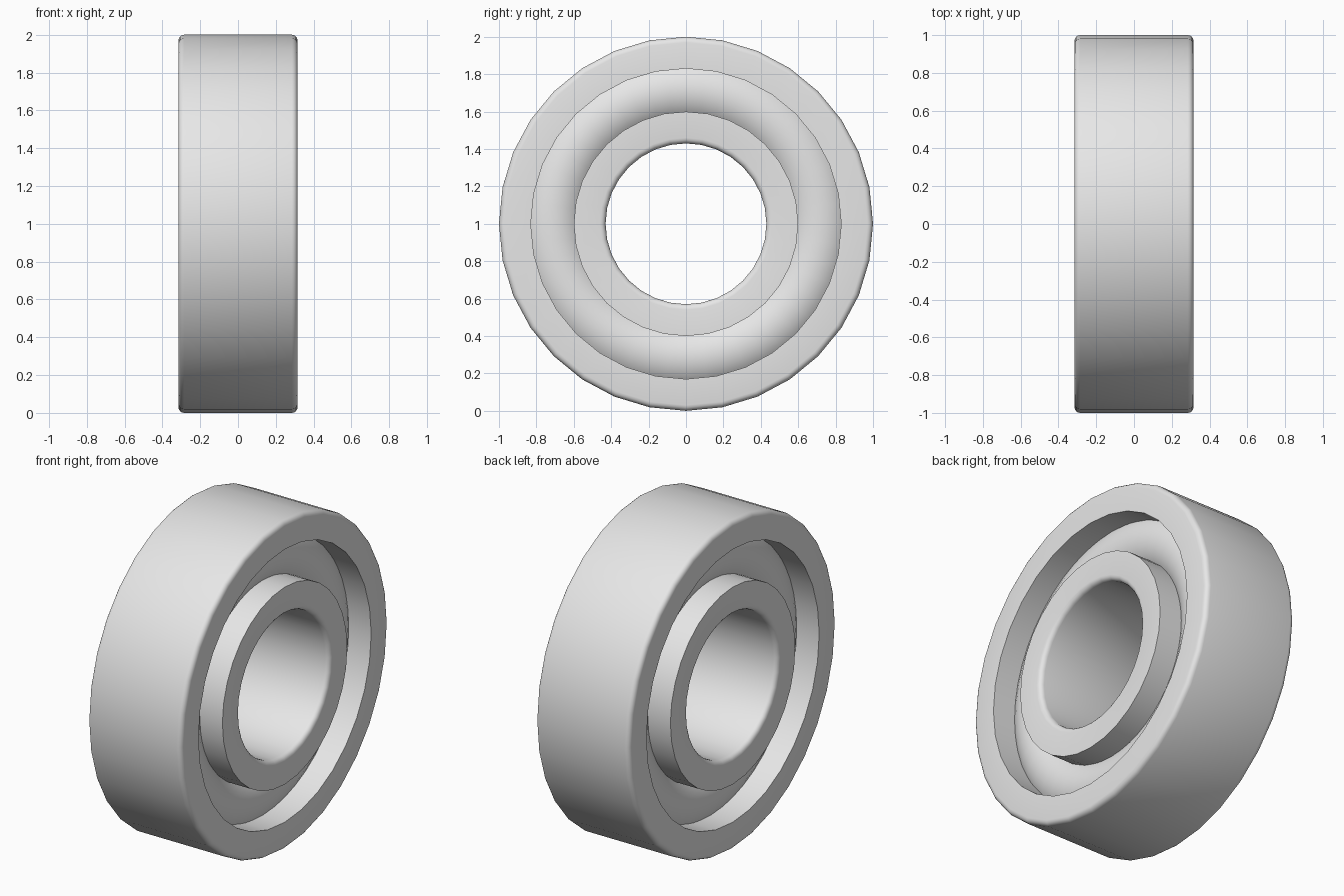
import bpy, bmesh
from math import sin, cos, pi, radians

SEGMENTS = 32
HALF_WIDTH = 0.315
CENTRE_Z = 1.0

cube = bpy.data.objects.get("Cube")
if cube:
    bpy.data.objects.remove(cube, do_unlink=True)

# Single grey metal
metal = bpy.data.materials.new("light_grey_metal")
metal.use_nodes = True
grey = (0.8, 0.8, 0.8, 1)
metal.diffuse_color = grey
metal.node_tree.nodes["Principled BSDF"].inputs["Base Color"].default_value = grey


def smooth(obj):
    bpy.ops.object.select_all(action='DESELECT')
    obj.select_set(True)
    bpy.context.view_layer.objects.active = obj
    bpy.ops.object.shade_smooth_by_angle(angle=radians(30))


def race(name, rounded_radius, sharp_radius, fillet=0.03, steps=4):
    """Revolve a rectangular section; only its edges at rounded_radius are filleted."""
    inward = 1 if sharp_radius > rounded_radius else -1
    half = []
    for i in range(steps + 1):
        a = i / steps * pi / 2
        half.append((HALF_WIDTH - fillet + fillet * sin(a),
                     rounded_radius + inward * fillet * (1 - cos(a))))
    half.append((HALF_WIDTH, sharp_radius))
    profile = half + [(-x, r) for x, r in reversed(half)]

    bm = bmesh.new()
    rows = []
    for s in range(SEGMENTS):
        a = 2 * pi * s / SEGMENTS
        rows.append([bm.verts.new((x, r * sin(a), r * cos(a))) for x, r in profile])
    n = len(profile)
    for s in range(SEGMENTS):
        here, there = rows[s], rows[(s + 1) % SEGMENTS]
        for i in range(n):
            j = (i + 1) % n
            bm.faces.new((here[i], here[j], there[j], there[i]))
    bmesh.ops.recalc_face_normals(bm, faces=bm.faces)
    mesh = bpy.data.meshes.new(name)
    bm.to_mesh(mesh)
    bm.free()
    mesh.materials.append(metal)
    obj = bpy.data.objects.new(name, mesh)
    obj.location.z = CENTRE_Z
    bpy.context.collection.objects.link(obj)
    smooth(obj)


# Outer and inner rings
race("outer_ring", 1.0, 0.83)
race("inner_ring", 0.43, 0.6)

# Rounded filler between the rings
bpy.ops.mesh.primitive_torus_add(
    major_radius=0.715, minor_radius=0.2, major_segments=48, minor_segments=32,
    location=(0, 0, CENTRE_Z), rotation=(0, pi / 2, 0))
filler = bpy.context.object
filler.name = "rolling_core"
filler.data.materials.append(metal)
smooth(filler)
